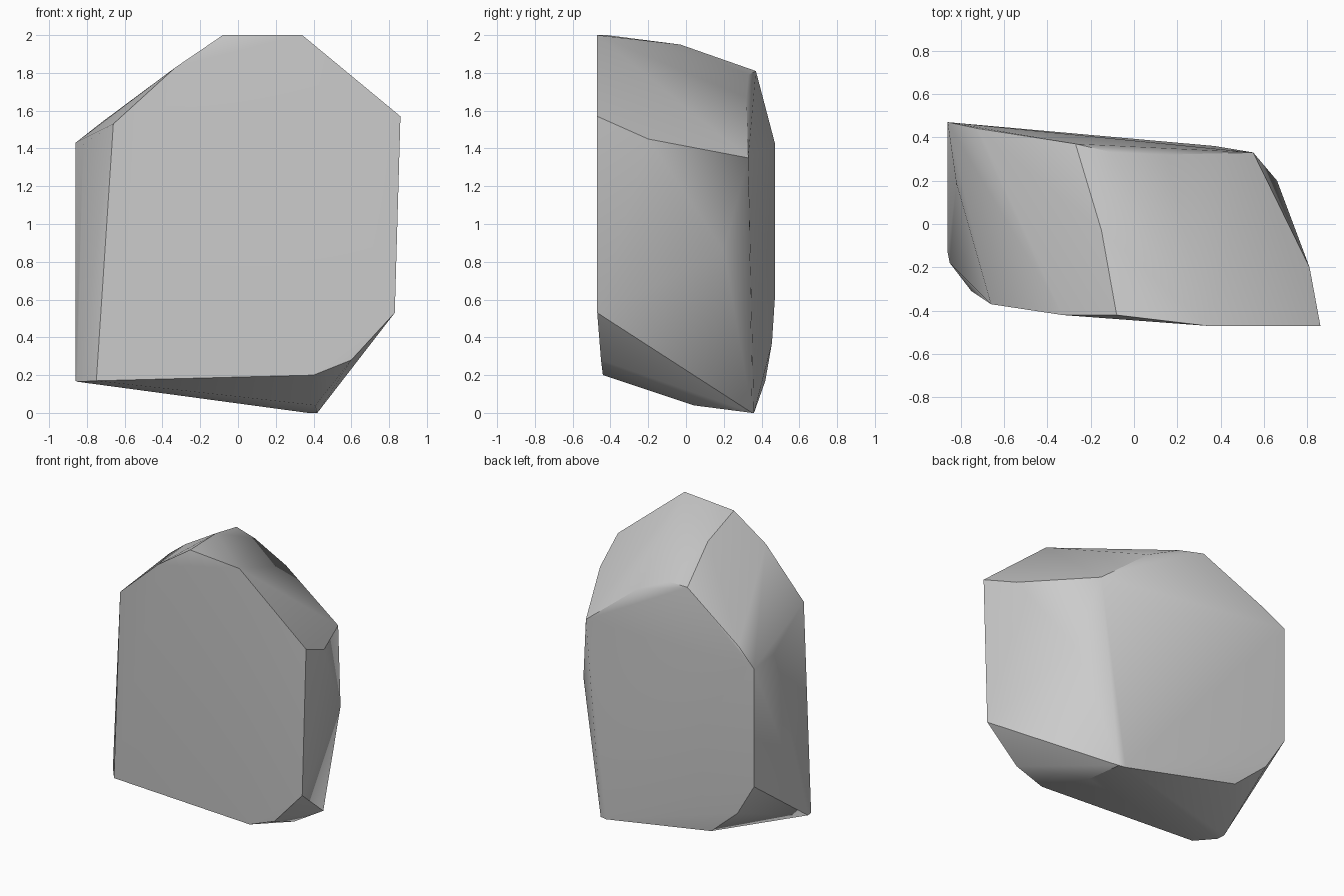
import bpy
import bmesh
import math

cube = bpy.data.objects.get("Cube")
if cube:
    bpy.data.objects.remove(cube, do_unlink=True)

# Corners of the boulder, grouped by the face they bound
front = [(-.66, -.37, 1.53), (-.33, -.42, 1.83), (-.08, -.42, 2), (.34, -.47, 2),
         (.86, -.47, 1.57), (.83, -.47, .53), (.6, -.45, .28), (.4, -.44, .2),
         (-.75, -.31, .17)]
back = [(.55, .33, 1.35), (.15, .32, 1.67), (-.1, .33, 1.79), (-.27, .37, 1.81),
        (-.72, .44, 1.54), (-.86, .47, 1.43), (-.86, .47, .6), (-.72, .455, .37),
        (-.49, .42, .17), (.37, .36, 0), (.42, .35, 0)]
sides = [(.81, -.2, 1.45), (.66, .2, .86), (-.15, -.03, 1.95), (-.82, .19, 1.42),
         (-.86, -.13, .17), (-.85, -.18, .165), (.41, .04, .04)]

# Boulder: convex hull of its corners
bm = bmesh.new()
for corner in front + back + sides:
    bm.verts.new(corner)
hull = bmesh.ops.convex_hull(bm, input=bm.verts)
loose = [v for v in bm.verts if not v.link_faces]
bmesh.ops.delete(bm, geom=loose, context='VERTS')
bmesh.ops.recalc_face_normals(bm, faces=bm.faces)

mesh = bpy.data.meshes.new("boulder")
bm.to_mesh(mesh)
bm.free()
boulder = bpy.data.objects.new("boulder", mesh)
bpy.context.collection.objects.link(boulder)

# Plain grey stone
stone = bpy.data.materials.new("grey stone")
stone.use_nodes = True
colour = (.6, .6, .6, 1)
stone.diffuse_color = colour
stone.node_tree.nodes["Principled BSDF"].inputs["Base Color"].default_value = colour
mesh.materials.append(stone)

# Soft shading with crisp main edges
bpy.ops.object.select_all(action='DESELECT')
boulder.select_set(True)
bpy.context.view_layer.objects.active = boulder
bpy.ops.object.shade_smooth_by_angle(angle=math.radians(35))
